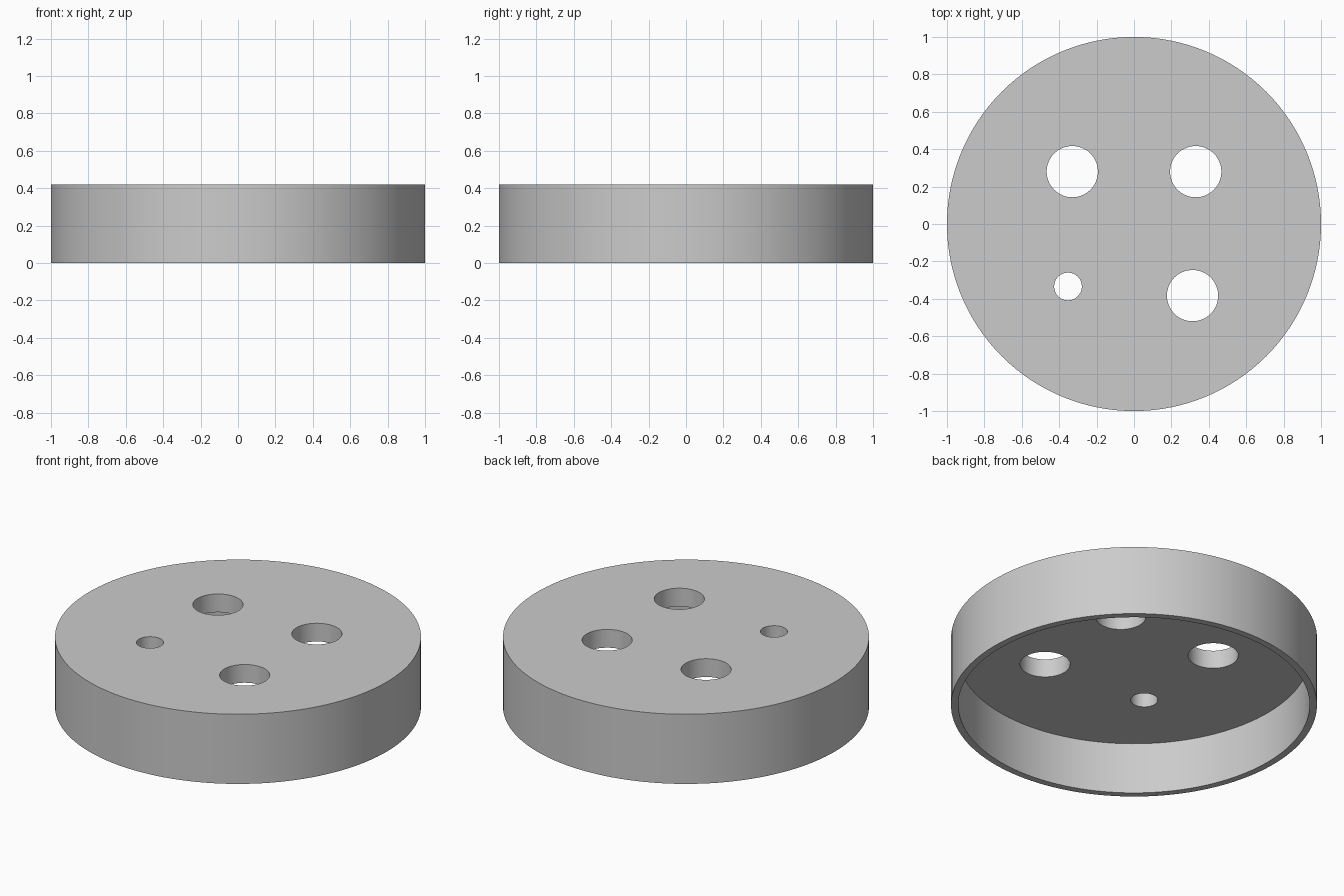
import bpy

HEIGHT = 0.42
CEILING = 0.31      # underside of the top plate
INNER_RADIUS = 0.96
HOLES = [(-0.33, 0.28, 0.137), (0.33, 0.28, 0.137),
         (0.313, -0.383, 0.137), (-0.353, -0.334, 0.074)]

cube = bpy.data.objects.get("Cube")
if cube:
    bpy.data.objects.remove(cube, do_unlink=True)

# Single grey material
grey = bpy.data.materials.new("plain_grey")
grey.use_nodes = True
colour = (0.6, 0.6, 0.6, 1)
grey.diffuse_color = colour
grey.node_tree.nodes["Principled BSDF"].inputs["Base Color"].default_value = colour


def cylinder(name, x, y, radius, bottom, top, sides):
    bpy.ops.mesh.primitive_cylinder_add(
        vertices=sides, radius=radius, depth=top - bottom,
        location=(x, y, (bottom + top) / 2))
    obj = bpy.context.object
    obj.name = name
    obj.data.materials.append(grey)
    return obj


def cut(target, cutter):
    cutter.hide_render = True
    bpy.ops.object.select_all(action="DESELECT")
    target.select_set(True)
    bpy.context.view_layer.objects.active = target
    mod = target.modifiers.new("cut", "BOOLEAN")
    mod.operation = "DIFFERENCE"
    mod.solver = "EXACT"
    mod.object = cutter
    bpy.ops.object.modifier_apply(modifier=mod.name)
    bpy.data.objects.remove(cutter, do_unlink=True)


# Round cap, hollowed from below
cap = cylinder("round_cap", 0, 0, 1, 0, HEIGHT, 128)
cut(cap, cylinder("hollow_cutter", 0, 0, INNER_RADIUS, -0.1, CEILING, 128))

# Three large holes and one small hole through the top plate
for x, y, radius in HOLES:
    cut(cap, cylinder("hole_cutter", x, y, radius, CEILING - 0.1, HEIGHT + 0.1, 64))

# Smooth walls with sharp rims
bpy.ops.object.shade_smooth_by_angle(angle=0.6)
